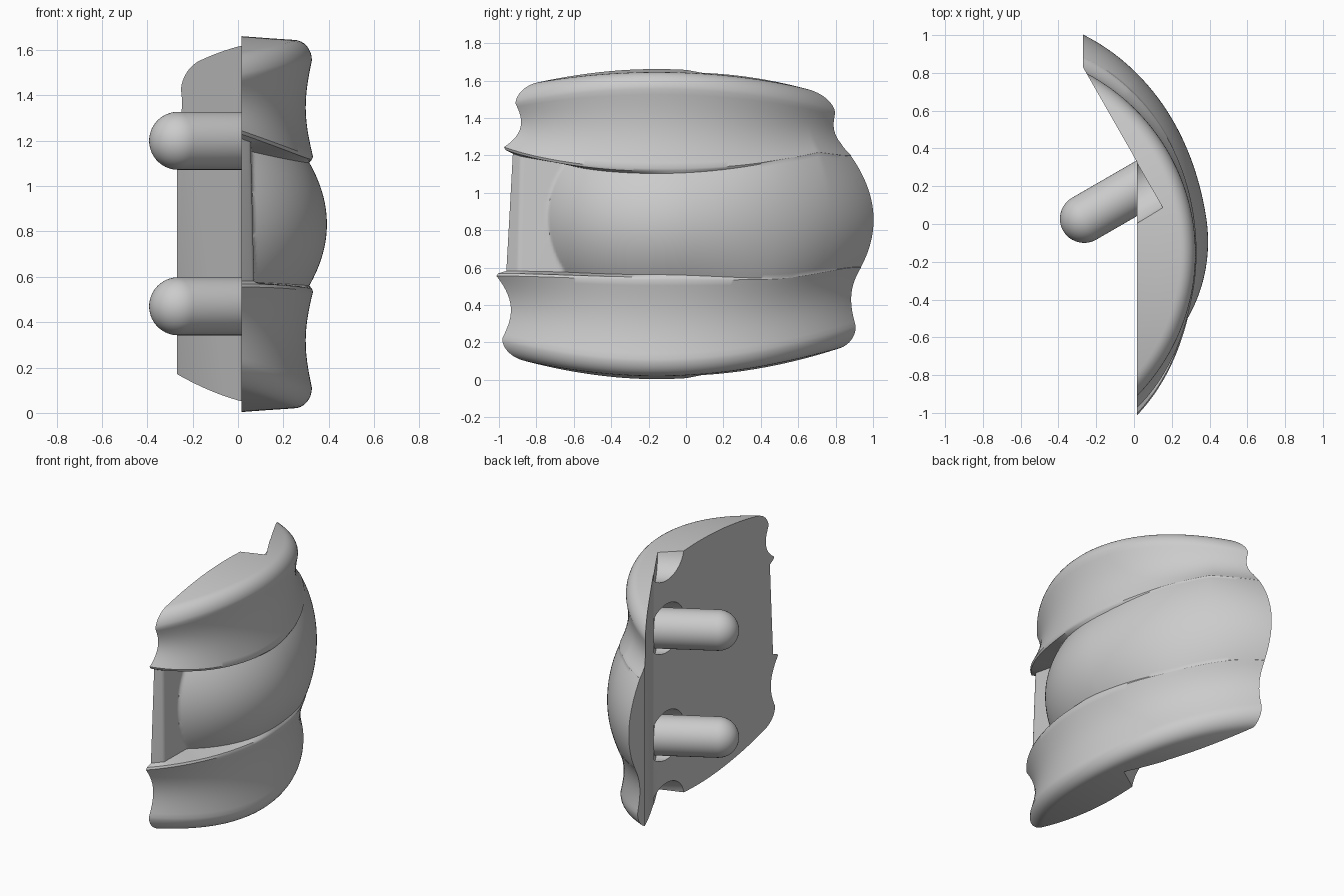
import bpy, bmesh, math
from mathutils import Vector, Matrix

if "Cube" in bpy.data.objects:
    bpy.data.objects.remove(bpy.data.objects["Cube"])

CX, CY, R = -0.834, -0.156, 1.16      # axis and radius of the curved shell
AXIS = Vector((-0.866, -0.5, 0))      # direction in which the pegs point
SEAT = Vector((0.072, 0.222, 0))      # where a peg meets the slanted back


def smooth(a, b, v):
    t = min(1, max(0, (v - a) / (b - a)))
    return t * t * (3 - 2 * t)


def make_object(name, bm):
    bmesh.ops.recalc_face_normals(bm, faces=bm.faces)
    mesh = bpy.data.meshes.new(name)
    bm.to_mesh(mesh)
    bm.free()
    ob = bpy.data.objects.new(name, mesh)
    bpy.context.collection.objects.link(ob)
    return ob


def boolean(target, cutter, op):
    mod = target.modifiers.new("cut", 'BOOLEAN')
    mod.operation, mod.object, mod.solver = op, cutter, 'EXACT'
    bpy.context.view_layer.objects.active = target
    bpy.ops.object.modifier_apply(modifier=mod.name)
    bpy.data.objects.remove(cutter)


def shade(ob, angle=35):
    bpy.ops.object.select_all(action='DESELECT')
    ob.select_set(True)
    bpy.context.view_layer.objects.active = ob
    bpy.ops.object.shade_smooth_by_angle(angle=math.radians(angle))


def section(deg):
    """Closed radial section of the shell: list of (radius, z)."""
    th = math.radians(deg)
    s = math.sin(th)
    bottom = lambda r: 0.17 * (r * s) ** 2
    top = lambda r: 1.665 - 0.13 * (r * s) ** 2
    w = smooth(0, 61, deg)            # growth to the back end
    merge = smooth(0, 38, deg)        # grooves melt into a smooth wave
    k = smooth(0, 45, -deg)           # growth to the front end
    zl = 0.555 + 0.02 * k - 0.015 * smooth(0, 30, deg) + 0.06 * smooth(30, 61, deg)
    zu = 1.11 + min(0.13, 0.11 * (deg / 43) ** 2) - 0.04 * smooth(30, 61, deg)
    lip = 0.005 + 0.045 * w + 0.03 * smooth(10, 45, -deg)
    hollow = 0.028 - 0.014 * w

    # rounded rim and hollow of the outer bands, u = 0 at rim, 1 at lip
    def band(edge, sign, zlip):
        pts = [(0.3, edge(0.3)), (0.8, edge(0.8)),
               (R - 0.2, edge(R - 0.2) + sign * 0.012)]
        for i in range(9):
            a = i / 8 * math.pi / 2
            r = R - 0.08 + 0.08 * math.sin(a)
            pts.append((r, edge(r) + sign * (0.02 + 0.09 * (1 - math.cos(a)))))
        z0 = pts[-1][1]
        for i in range(1, 15):
            u = i / 14
            pts.append((R + lip * u ** 3 - hollow * math.sin(math.pi * u),
                        z0 + (zlip - sign * 0.02 * (1 - merge) - z0) * u))
        if merge < 1:
            pts.append((R + lip - 0.006 * (1 - merge), zlip - sign * 0.006 * (1 - merge)))
        else:
            pts.append((R + lip + 0.0005, zlip + sign * 0.001))
        return pts

    low = band(bottom, 1, zl)
    high = band(top, -1, zu)
    # middle bulge, sinking into a flat recess at the front end
    if deg < 9:
        peak = 0.071 - 9.07e-5 * (deg - 9) ** 2
    else:
        peak = 0.071 + 0.062 * smooth(9, 66, deg)
    rim = (1 - merge) * (peak - 0.078) + merge * lip
    floor = min(0, 0.899 / math.cos(th) - R) if abs(deg) < 80 else 0
    gap = 0.003 + 0.004 * (1 - merge)
    mid = []
    for i in range(33):
        t = i / 16 - 1
        off = max(floor, peak - (peak - rim) * t * t)
        mid.append((R + off, zl + gap + (zu - zl - 2 * gap) * (t + 1) / 2))
    pts = low + mid + high[::-1]
    # slight taper towards the top, growing to both ends
    taper = 0.05 * (deg / 61) ** 2
    return [(r - taper * (z - 0.83) / 0.65 if r > 0.9 else r, z) for r, z in pts]


# Shell: sections swept around the axis
bm = bmesh.new()
rings = []
steps = 190
for i in range(steps + 1):
    deg = -62 + 140 * i / steps
    th = math.radians(deg)
    rings.append([bm.verts.new((CX + r * math.cos(th), CY + r * math.sin(th), z))
                  for r, z in section(deg)])
n = len(rings[0])
for a, b in zip(rings, rings[1:]):
    for j in range(n):
        bm.faces.new((a[j], a[(j + 1) % n], b[(j + 1) % n], b[j]))
bm.faces.new(rings[0])
bm.faces.new(rings[-1])
shell = make_object("curved_shell", bm)

# Flat back faces
bm = bmesh.new()
outline = [(0.015, -1.4), (1, -1.4), (1, 1.4), (-0.27, 1.4), (-0.27, 0.83), (0.015, 0.33)]
face = bm.faces.new([bm.verts.new((x, y, -0.5)) for x, y in outline])
ext = bmesh.ops.extrude_face_region(bm, geom=[face])
bmesh.ops.translate(bm, vec=(0, 0, 3), verts=[v for v in ext['geom'] if isinstance(v, bmesh.types.BMVert)])
boolean(shell, make_object("back_cutter", bm), 'INTERSECT')

# Round recesses in the back
turn = AXIS.to_track_quat('Z', 'Y').to_matrix().to_4x4()
for z in (-0.02, 0.47, 1.2, 1.69):
    bm = bmesh.new()
    bmesh.ops.create_cone(bm, cap_ends=True, segments=48, radius1=0.165, radius2=0.165, depth=0.5)
    centre = SEAT + AXIS * 0.248 + Vector((0, 0, z))
    bm.transform(Matrix.Translation(centre) @ turn)
    boolean(shell, make_object("recess_cutter", bm), 'DIFFERENCE')
shade(shell, 40)

# Round-ended pegs
for name, z in (("lower_peg", 0.47), ("upper_peg", 1.2)):
    bm = bmesh.new()
    rad, length = 0.128, 0.388
    prof = [(0, -0.02), (rad, -0.02)]
    prof += [(rad * math.cos(a), length + rad * math.sin(a))
             for a in (i / 12 * math.pi / 2 for i in range(13))]
    vs = [bm.verts.new((x, 0, h)) for x, h in prof]
    es = [bm.edges.new(p) for p in zip(vs, vs[1:])]
    bmesh.ops.spin(bm, geom=vs + es, cent=(0, 0, 0), axis=(0, 0, 1),
                   angle=2 * math.pi, steps=48)
    bmesh.ops.remove_doubles(bm, verts=bm.verts, dist=1e-4)
    bm.transform(Matrix.Translation(SEAT + Vector((0, 0, z))) @ turn)
    shade(make_object(name, bm))
